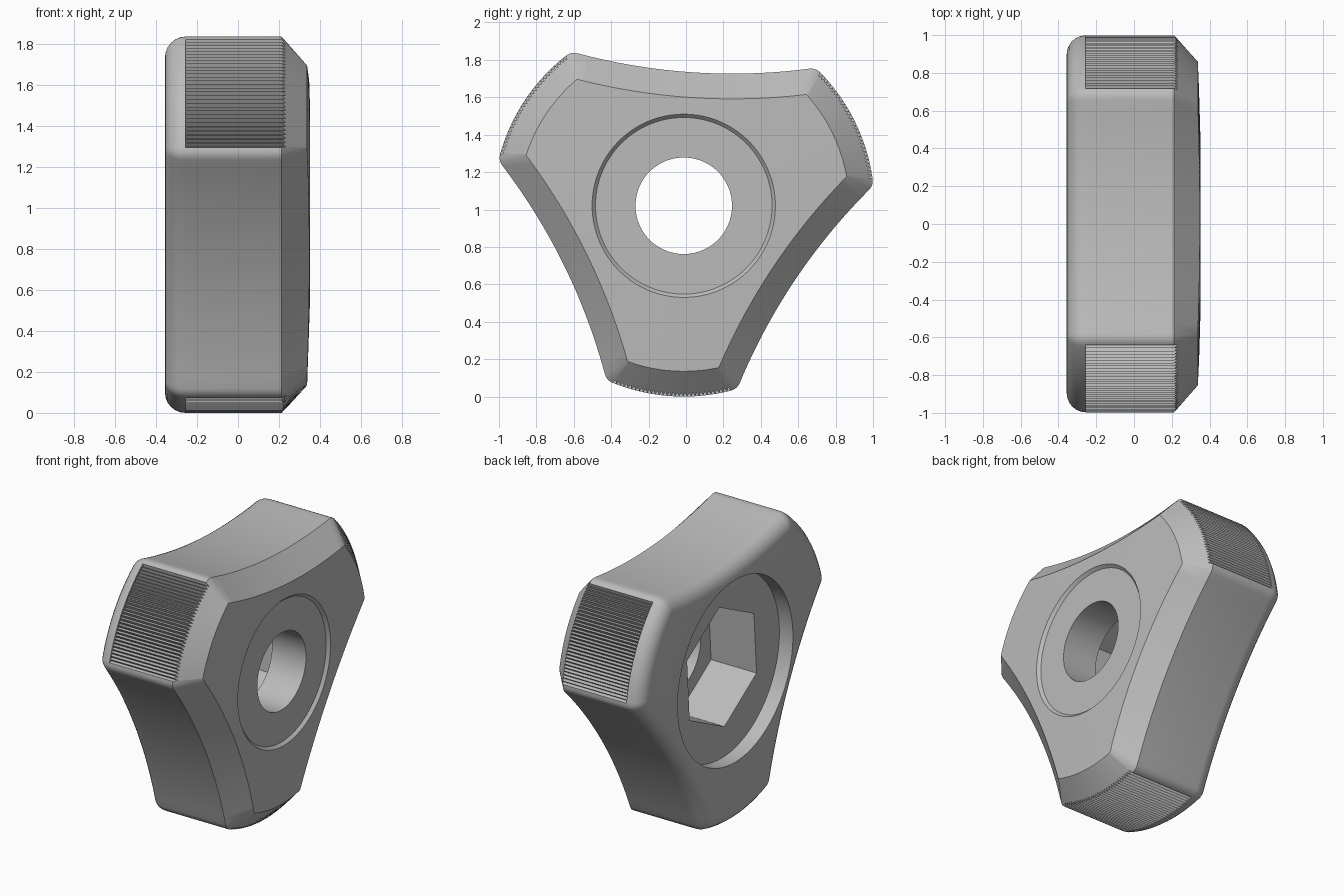
import bpy
import bmesh
from math import sin, cos, pi, radians, sqrt, acos, atan2, hypot
from mathutils import Vector

cube = bpy.data.objects.get("Cube")
if cube:
    bpy.data.objects.remove(cube, do_unlink=True)

CY, CZ = -0.012, 1.02        # axis of the knob, which runs along x
TURN = radians(26.2)         # direction of the first lobe
R_LOBE = 1.02                # lobe tip radius
R_WAIST = 0.715              # distance to the middle of a scooped side
R_SCOOP = 3.2                # radius of the scooped sides
D_SCOOP = R_WAIST + R_SCOOP
TEETH, SIDE, CORNER = 30, 24, 4
FILLET, GROOVE, CHAMFER = 0.035, 0.02, 0.135
BACK, FRONT, SHOULDER = -0.357, 0.357, 0.213


def polar(r, a):
    return Vector((r * cos(a), r * sin(a)))


def lobe_third(inset):
    """One lobe tip, its rounded corner, a scooped side and the next corner."""
    r, s = R_LOBE - inset, R_SCOOP + inset
    gap = acos((r * r + D_SCOOP ** 2 - s * s) / (2 * r * D_SCOOP))
    half = pi / 3 - gap
    f = FILLET * max(0, 1 - inset / CHAMFER)
    trim = f / r
    tip = [polar(r, -half + trim + 2 * (half - trim) * i / (2 * TEETH))
           for i in range(2 * TEETH + 1)]
    hub = polar(D_SCOOP, pi / 3)
    sweep = atan2(r * sin(gap), D_SCOOP - r * cos(gap)) - f / s
    side = [hub + polar(s, pi / 3 + pi + sweep * (1 - 2 * i / SIDE)) * 1.0
            for i in range(SIDE + 1)]
    # the sweep must run away from the first lobe
    if (side[0] - tip[-1]).length > (side[-1] - tip[-1]).length:
        side.reverse()

    def rounded(a, b, c):
        ts = [i / CORNER for i in range(1, CORNER)]
        return [a * (1 - t) ** 2 + b * 2 * t * (1 - t) + c * t * t for t in ts]

    next_tip = polar(r, 2 * pi / 3 - half + trim)
    return (tip + rounded(tip[-1], polar(r, half), side[0]) + side
            + rounded(side[-1], polar(r, 2 * pi / 3 - half), next_tip))


def outline(x, inset=0, grooved=False, lift=0):
    """Ring of (x, y, z) points; grooved rings have every second tip point cut in."""
    ring = []
    third = lobe_third(inset)
    for k in range(3):
        a = k * 2 * pi / 3
        for i, p in enumerate(third):
            px, q = x, p
            if grooved and i % 2 and i < 2 * TEETH:
                q = p * (1 - GROOVE / p.length)
                px += lift
            ring.append((px, q.x * cos(a) - q.y * sin(a), q.x * sin(a) + q.y * cos(a)))
    return ring


ANGLES = [atan2(z, y) for _, y, z in outline(0)]


def circle(x, r):
    return [(x, r * cos(a), r * sin(a)) for a in ANGLES]


def hexagon(x, r):
    ring = []
    for a in ANGLES:
        off = a % (pi / 3) - pi / 6
        d = r * cos(pi / 6) / cos(off)
        ring.append((x, d * cos(a), d * sin(a)))
    return ring


def domed(ring):
    return [(FRONT - 0.02 * (hypot(y, z) / 0.9) ** 2, y, z) for _, y, z in ring]


rings = []
# rounded back rim
ROUND, STEPS = 0.1, 6
for i in range(STEPS + 1):
    a = pi / 2 * i / STEPS
    rings.append(outline(BACK + ROUND * (1 - sin(a)), ROUND * (1 - cos(pi / 2 - a))))
# knurled lobe tips and plain sides
rings = [outline(BACK + ROUND * (1 - cos(pi / 2 * i / STEPS)),
                 ROUND * (1 - sin(pi / 2 * i / STEPS))) for i in range(STEPS + 1)]
rings.append(outline(BACK + ROUND, 0, True))
rings.append(outline(SHOULDER, 0, True, GROOVE))
# front chamfer, domed face and shallow round recess
rings.append(domed(outline(0, CHAMFER)))
rings.append(domed(circle(0, 0.49)))
rings.append(circle(FRONT - 0.025, 0.472))
# bore, hexagonal socket and back pocket
rings.append(circle(FRONT - 0.025, 0.258))
rings.append(circle(0.08, 0.258))
rings.append(hexagon(0.08, 0.41))
rings.append(hexagon(BACK + 0.1, 0.41))
rings.append(circle(BACK + 0.1, 0.61))
rings.append(circle(BACK, 0.61))

# loft the rings into one closed body
bm = bmesh.new()
loops = [[bm.verts.new(p) for p in ring] for ring in rings]
n = len(ANGLES)
for k, lower in enumerate(loops):
    upper = loops[(k + 1) % len(loops)]
    for i in range(n):
        j = (i + 1) % n
        bm.faces.new((lower[i], lower[j], upper[j], upper[i]))
bmesh.ops.remove_doubles(bm, verts=bm.verts, dist=0.00001)
bmesh.ops.recalc_face_normals(bm, faces=bm.faces)
mesh = bpy.data.meshes.new("knob_body")
bm.to_mesh(mesh)
bm.free()

knob = bpy.data.objects.new("knob_body", mesh)
bpy.context.collection.objects.link(knob)
knob.rotation_euler.x = TURN
knob.location = (0, CY, CZ)

# grey plastic
grey = bpy.data.materials.new("grey plastic")
grey.use_nodes = True
colour = (0.5, 0.5, 0.5, 1)
grey.diffuse_color = colour
grey.node_tree.nodes["Principled BSDF"].inputs["Base Color"].default_value = colour
mesh.materials.append(grey)

bpy.ops.object.select_all(action="DESELECT")
knob.select_set(True)
bpy.context.view_layer.objects.active = knob
bpy.ops.object.transform_apply(location=True, rotation=True, scale=True)
bpy.ops.object.shade_smooth_by_angle(angle=radians(25))
